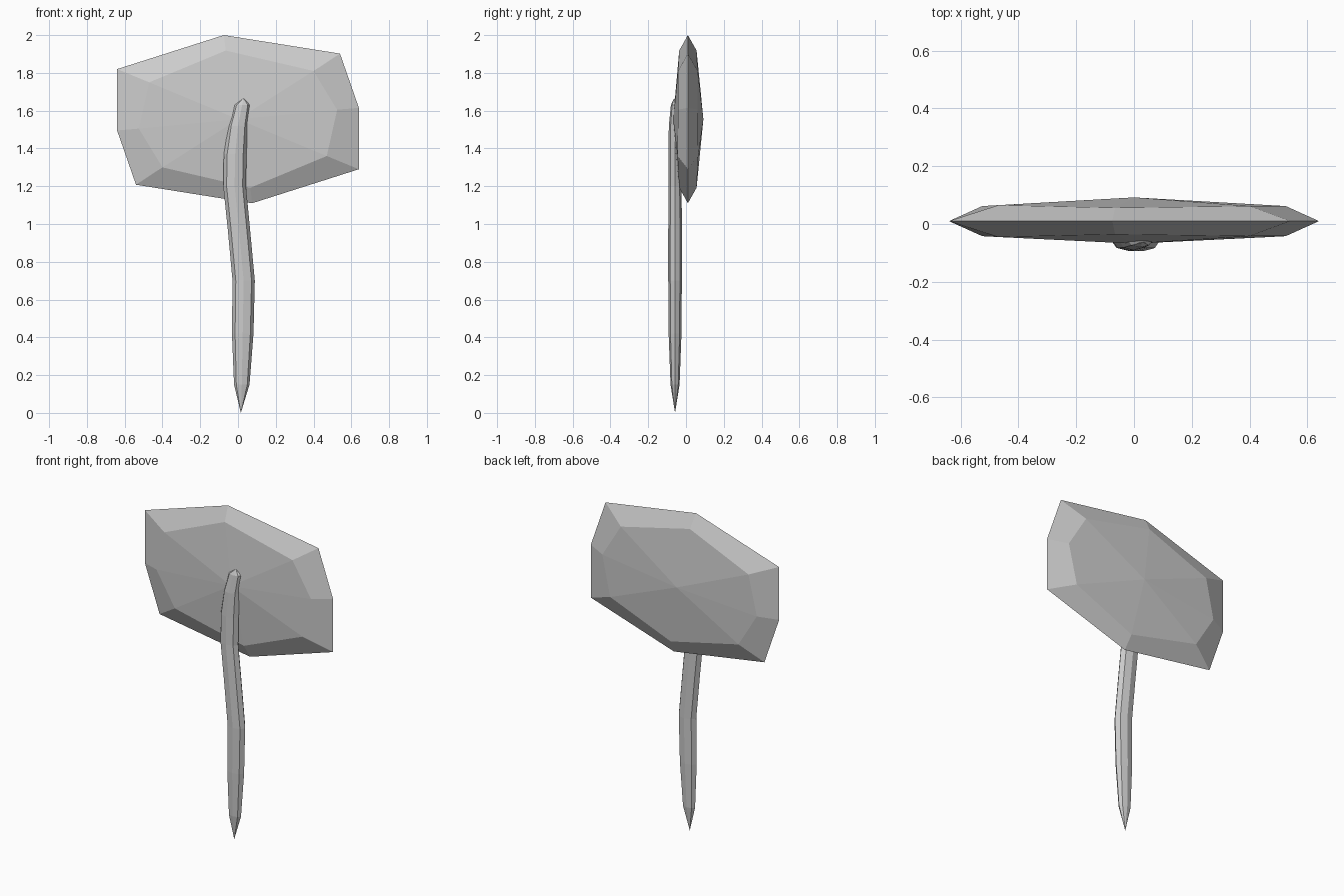
import bpy, bmesh, math

cube = bpy.data.objects.get("Cube")
if cube:
    bpy.data.objects.remove(cube)

GREY = (0.6, 0.6, 0.6, 1)
stone = bpy.data.materials.new("plain grey")
stone.diffuse_color = GREY
stone.use_nodes = True
stone.node_tree.nodes["Principled BSDF"].inputs["Base Color"].default_value = GREY


def loft(name, start, rings, end):
    """Bridge closed rings in order and close both ends to a point."""
    bm = bmesh.new()
    loops = [[bm.verts.new(p) for p in ring] for ring in rings]
    n = len(loops[0])
    for a, b in zip(loops, loops[1:]):
        for i in range(n):
            j = (i + 1) % n
            bm.faces.new((a[i], a[j], b[j], b[i]))
    for point, loop in ((start, loops[0]), (end, loops[-1])):
        apex = bm.verts.new(point)
        for i in range(n):
            bm.faces.new((apex, loop[i], loop[(i + 1) % n]))
    bmesh.ops.recalc_face_normals(bm, faces=bm.faces)
    mesh = bpy.data.meshes.new(name)
    bm.to_mesh(mesh)
    bm.free()
    mesh.materials.append(stone)
    obj = bpy.data.objects.new(name, mesh)
    bpy.context.collection.objects.link(obj)
    return obj


# Faceted head: half outlines, repeated by a half turn about its centre
MID_Y, MID_Z = 0.01, 1.555
half_rim = [(-0.64, 0.265), (-0.075, 0.445), (0.54, 0.347), (0.64, 0.06)]
half_face = [(-0.47, 0.195, 0.055), (-0.065, 0.363, 0.046),
             (0.40, 0.255, 0.052), (0.525, 0.05, 0.052)]


def full_turn(half):
    return half + [(-p[0], -p[1], *p[2:]) for p in half]


rim = [(x, MID_Y, MID_Z + z) for x, z in full_turn(half_rim)]


def face_ring(side):
    return [(x, MID_Y + side * d, MID_Z + z) for x, z, d in full_turn(half_face)]


loft("head", (0, MID_Y - 0.078, MID_Z), [face_ring(-1), rim, face_ring(1)],
     (0, MID_Y + 0.082, MID_Z))

# Bent eight-sided handle: centre x, height, half width, half depth
sections = [
    (0.02, 0.15, 0.041, 0.024),
    (0.025, 0.42, 0.057, 0.034),
    (0.03, 0.70, 0.059, 0.036),
    (0.005, 0.97, 0.059, 0.036),
    (-0.018, 1.20, 0.060, 0.035),
    (-0.015, 1.37, 0.060, 0.035),
    (0.0, 1.52, 0.051, 0.033),
    (0.022, 1.63, 0.042, 0.022),
]
HANDLE_Y = -0.058
rings = []
for cx, z, rx, ry in sections:
    angles = [math.tau * k / 8 for k in range(8)]
    rings.append([(cx + rx * math.cos(a), HANDLE_Y + ry * math.sin(a), z) for a in angles])
loft("handle", (0.015, HANDLE_Y, 0), rings, (0.03, HANDLE_Y - 0.005, 1.665))
